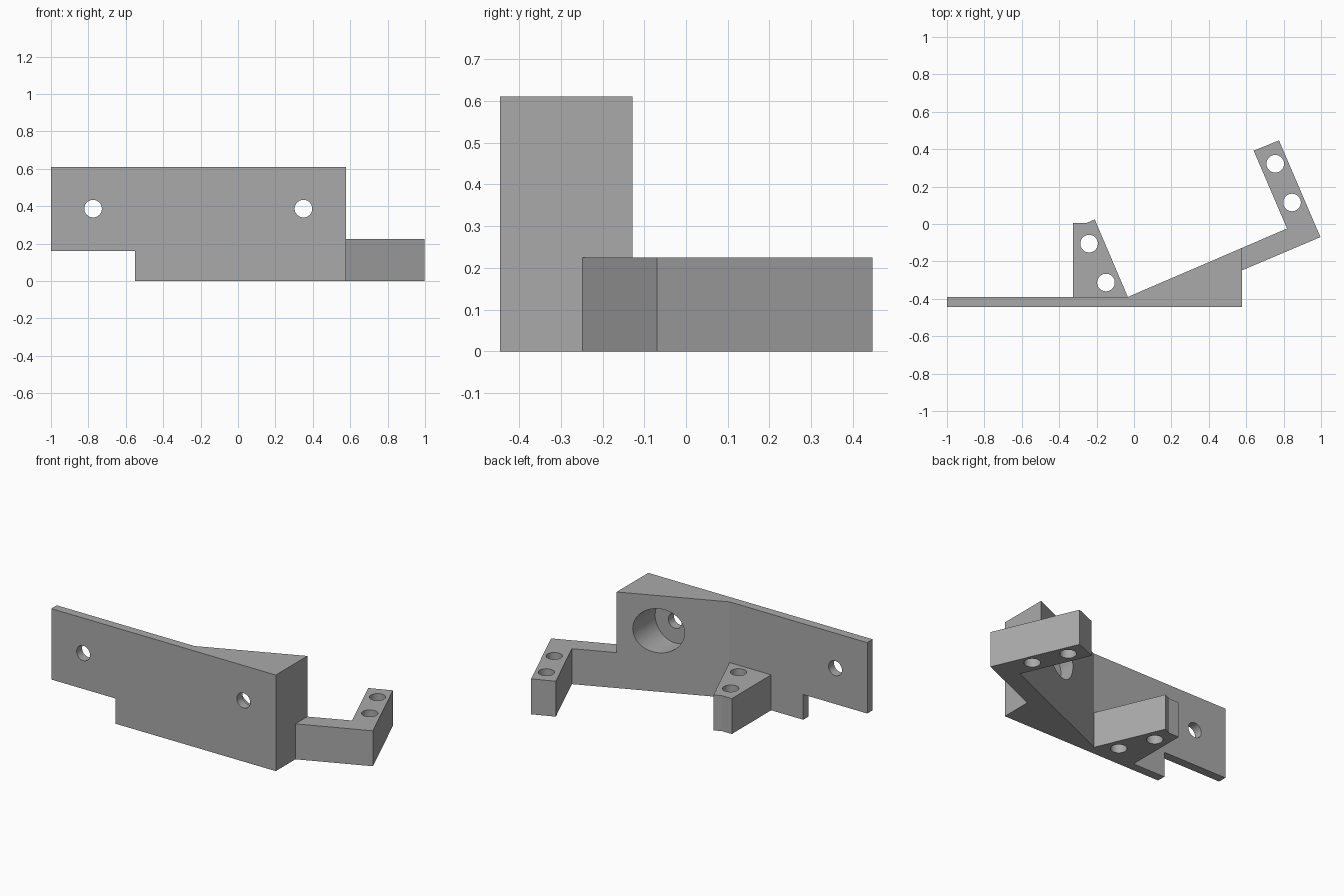
import bpy
import bmesh
from math import radians
from mathutils import Matrix, Vector

if "Cube" in bpy.data.objects:
    bpy.data.objects.remove(bpy.data.objects["Cube"], do_unlink=True)

HEIGHT, ARM_HEIGHT = 0.61, 0.225
HOLE_RADIUS, BORE_RADIUS = 0.047, 0.14
PLATE_FRONT, PLATE_BACK = -0.445, -0.39
HOLE_Z = 0.387

grey = bpy.data.materials.new("plain grey")
grey.use_nodes = True
grey.diffuse_color = (0.4, 0.4, 0.4, 1)
grey.node_tree.nodes["Principled BSDF"].inputs["Base Color"].default_value = (0.4, 0.4, 0.4, 1)


def add_object(name, bm):
    bmesh.ops.recalc_face_normals(bm, faces=bm.faces)
    mesh = bpy.data.meshes.new(name)
    bm.to_mesh(mesh)
    bm.free()
    mesh.materials.append(grey)
    obj = bpy.data.objects.new(name, mesh)
    bpy.context.collection.objects.link(obj)
    return obj


def prism(name, outline, bottom, top):
    """Raise a plan outline from bottom to top."""
    bm = bmesh.new()
    face = bm.faces.new([bm.verts.new((x, y, bottom)) for x, y in outline])
    raised = bmesh.ops.extrude_face_region(bm, geom=[face])["geom"]
    verts = [g for g in raised if isinstance(g, bmesh.types.BMVert)]
    bmesh.ops.translate(bm, verts=verts, vec=(0, 0, top - bottom))
    return add_object(name, bm)


def cylinder(name, start, end, radius):
    start, end = Vector(start), Vector(end)
    axis = end - start
    turn = axis.to_track_quat("Z", "Y").to_matrix().to_4x4()
    bm = bmesh.new()
    bmesh.ops.create_cone(bm, cap_ends=True, segments=48, radius1=radius,
                          radius2=radius, depth=axis.length,
                          matrix=Matrix.Translation((start + end) / 2) @ turn)
    return add_object(name, bm)


def activate(obj):
    bpy.ops.object.select_all(action="DESELECT")
    obj.select_set(True)
    bpy.context.view_layer.objects.active = obj


def cut(obj, cutter):
    activate(obj)
    mod = obj.modifiers.new("cut", "BOOLEAN")
    mod.operation = "DIFFERENCE"
    mod.solver = "EXACT"
    mod.object = cutter
    bpy.ops.object.modifier_apply(modifier=mod.name)
    bpy.data.objects.remove(cutter, do_unlink=True)


def drill_down(obj, points):
    for x, y in points:
        cut(obj, cylinder("drill", (x, y, -0.1), (x, y, 0.4), HOLE_RADIUS))


# Mounting plate with its wedge-shaped backing
plate = prism("mounting_plate",
              [(-1, PLATE_FRONT), (0.577, PLATE_FRONT), (0.577, -0.128),
               (-0.033, PLATE_BACK), (-1, PLATE_BACK)], 0, HEIGHT)

# Lower corner notch
cut(plate, prism("notch", [(-1.1, -0.6), (-0.55, -0.6), (-0.55, -0.2), (-1.1, -0.2)],
                 -0.1, 0.16))

# Screw holes, the one through the wedge being counterbored
for x in (-0.775, 0.35):
    cut(plate, cylinder("drill", (x, -0.6, HOLE_Z), (x, 0.1, HOLE_Z), HOLE_RADIUS))
cut(plate, cylinder("counterbore", (0.35, PLATE_BACK, HOLE_Z), (0.35, 0.1, HOLE_Z),
                    BORE_RADIUS))

# Inner tab behind the plate
tab = prism("inner_tab",
            [(-0.325, PLATE_BACK), (-0.033, PLATE_BACK), (-0.21, 0.025),
             (-0.255, 0.005), (-0.325, 0.005)], 0, ARM_HEIGHT)
drill_down(tab, [(-0.24, -0.105), (-0.15, -0.313)])

# Bent outer arm
arm = prism("outer_arm",
            [(0.577, -0.248), (0.997, -0.07), (0.775, 0.447), (0.64, 0.392),
             (0.818, -0.024), (0.577, -0.128)], 0, ARM_HEIGHT)
drill_down(arm, [(0.755, 0.322), (0.845, 0.115)])

for part in (plate, tab, arm):
    activate(part)
    bpy.ops.object.shade_smooth_by_angle(angle=radians(20))
